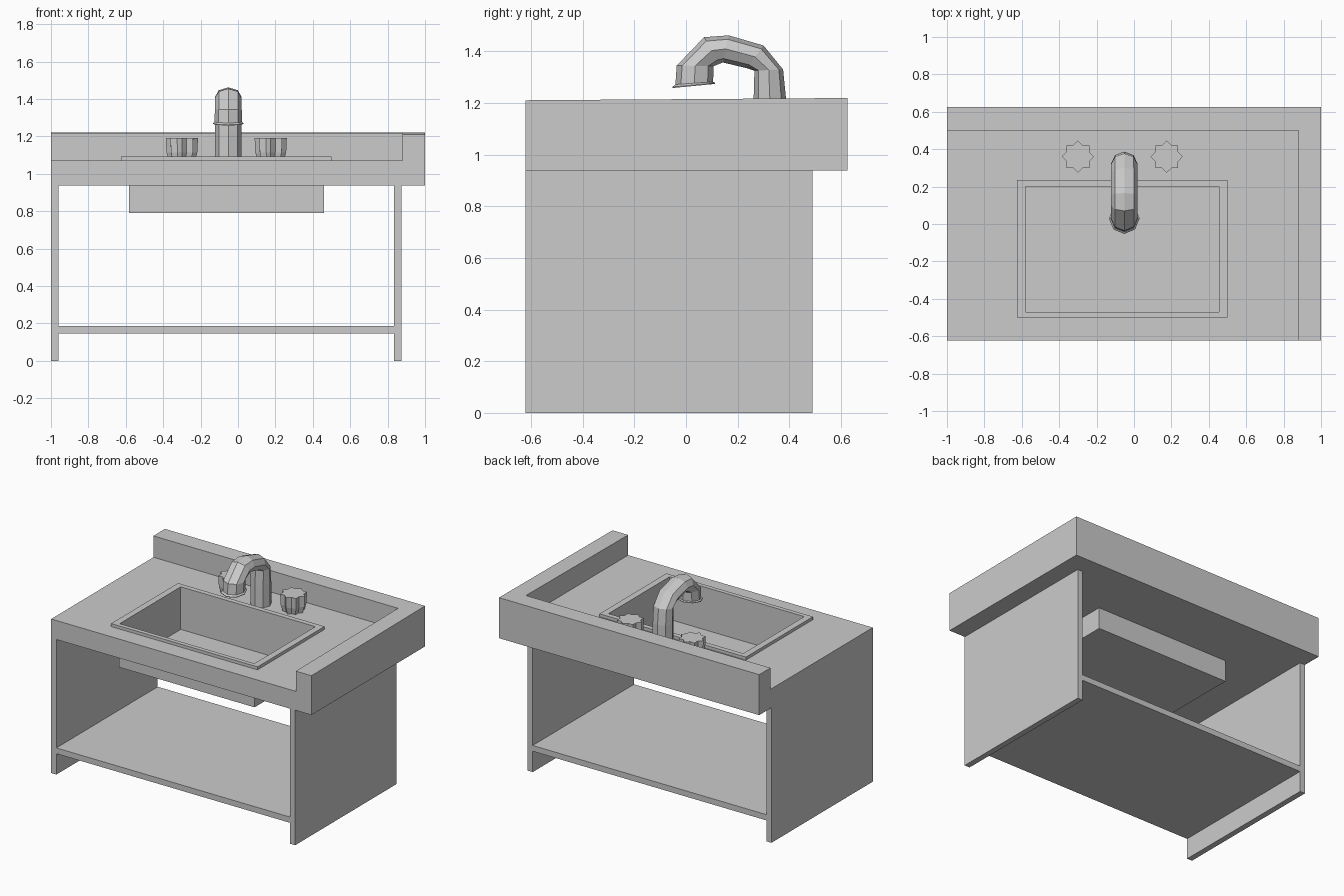
import bpy, bmesh
from math import sin, cos, pi

if "Cube" in bpy.data.objects:
    bpy.data.objects.remove(bpy.data.objects["Cube"])


def loft(name, rings):
    """Closed solid skinned through rings of equal point count, capped at both ends."""
    bm = bmesh.new()
    loops = [[bm.verts.new(p) for p in ring] for ring in rings]
    n = len(loops[0])
    for a, b in zip(loops, loops[1:]):
        for i in range(n):
            j = (i + 1) % n
            bm.faces.new((a[i], a[j], b[j], b[i]))
    bm.faces.new(loops[0][::-1])
    bm.faces.new(loops[-1])
    bmesh.ops.recalc_face_normals(bm, faces=bm.faces)
    mesh = bpy.data.meshes.new(name)
    bm.to_mesh(mesh)
    bm.free()
    obj = bpy.data.objects.new(name, mesh)
    bpy.context.collection.objects.link(obj)
    return obj


def rect(x0, x1, y0, y1, z, grow=0.0, slope=0.0):
    x0, x1, y0, y1 = x0 - grow, x1 + grow, y0 - grow, y1 + grow
    return [(x, y, z + slope * y) for x, y in ((x0, y0), (x1, y0), (x1, y1), (x0, y1))]


def box(name, x0, x1, y0, y1, z0, z1, slope=0.0):
    return loft(name, [rect(x0, x1, y0, y1, z0), rect(x0, x1, y0, y1, z1, 0, slope)])


def cut(target, cutter):
    cutter.hide_render = True
    mod = target.modifiers.new("cut", 'BOOLEAN')
    mod.operation, mod.solver, mod.object = 'DIFFERENCE', 'EXACT', cutter
    bpy.context.view_layer.objects.active = target
    bpy.ops.object.modifier_apply(modifier=mod.name)
    bpy.data.objects.remove(cutter)


# Cabinet: two side panels and a low shelf
FRONT, BACK = -0.622, 0.49
box("left_panel", -1, -0.96, FRONT, BACK, 0, 0.94)
box("right_panel", 0.835, 0.875, FRONT, BACK, 0, 0.94)
box("shelf", -0.96, 0.835, FRONT, BACK, 0.145, 0.185)

# Countertop with raised back and right edges, opened for the basin
BASIN = (-0.58, 0.455, -0.47, 0.20)
counter = box("countertop", -1, 1, FRONT, 0.625, 0.938, 1.215, 0.007)
cut(counter, box("worktop_cutter", -1.2, 0.88, -0.8, 0.5, 1.07, 1.5))
cut(counter, box("basin_cutter", -0.586, 0.461, -0.476, 0.206, 0.8, 1.2))

# Sink: outer shell, rim and inner bowl in one skin
RIM = (-0.625, 0.50, -0.50, 0.235)
loft("sink", [
    rect(*BASIN, 0.79, 0.004), rect(*BASIN, 1.071, 0.004),
    rect(*RIM, 1.071), rect(*RIM, 1.092),
    rect(*BASIN, 1.092), rect(*BASIN, 0.796)])


# Tap knobs: eight-pointed stars, tapered at the base
def star(cx, cy, z, scale):
    return [(cx + scale * r * cos(i * pi / 8), cy + scale * r * sin(i * pi / 8), z)
            for i in range(16) for r in [0.066 if i % 2 else 0.086]]


for side, cx in (("left", -0.30), ("right", 0.175)):
    loft(side + "_knob", [star(cx, 0.36, z, s)
                          for z, s in ((1.065, 0.8), (1.085, 0.86), (1.115, 0.96), (1.19, 1.0))])

# Faucet: octagonal gooseneck, each section as outer (y, z), inner (y, z), half width
SECTIONS = [
    ((0.387, 1.065), (0.262, 1.065), 0.070),
    ((0.387, 1.22), (0.262, 1.22), 0.070),
    ((0.376, 1.33), (0.265, 1.325), 0.070),
    ((0.30, 1.423), (0.235, 1.335), 0.072),
    ((0.165, 1.462), (0.143, 1.357), 0.072),
    ((0.07, 1.455), (0.13, 1.352), 0.072),
    ((-0.036, 1.345), (0.107, 1.343), 0.072),
    ((-0.041, 1.272), (0.105, 1.282), 0.073),
    ((-0.053, 1.262), (0.113, 1.278), 0.082),
    ((-0.053, 1.258), (0.113, 1.274), 0.082),
    ((-0.025, 1.263), (0.09, 1.273), 0.060),
    ((-0.025, 1.300), (0.09, 1.305), 0.060),
]


def tube_ring(outer, inner, half):
    ring = []
    for i in range(8):
        c, s = cos(i * pi / 4), sin(i * pi / 4)
        y, z = ((o + n) / 2 + c * (o - n) / 2 for o, n in zip(outer, inner))
        ring.append((-0.052 + half * s, y, z))
    return ring


loft("faucet", [tube_ring(*s) for s in SECTIONS])
